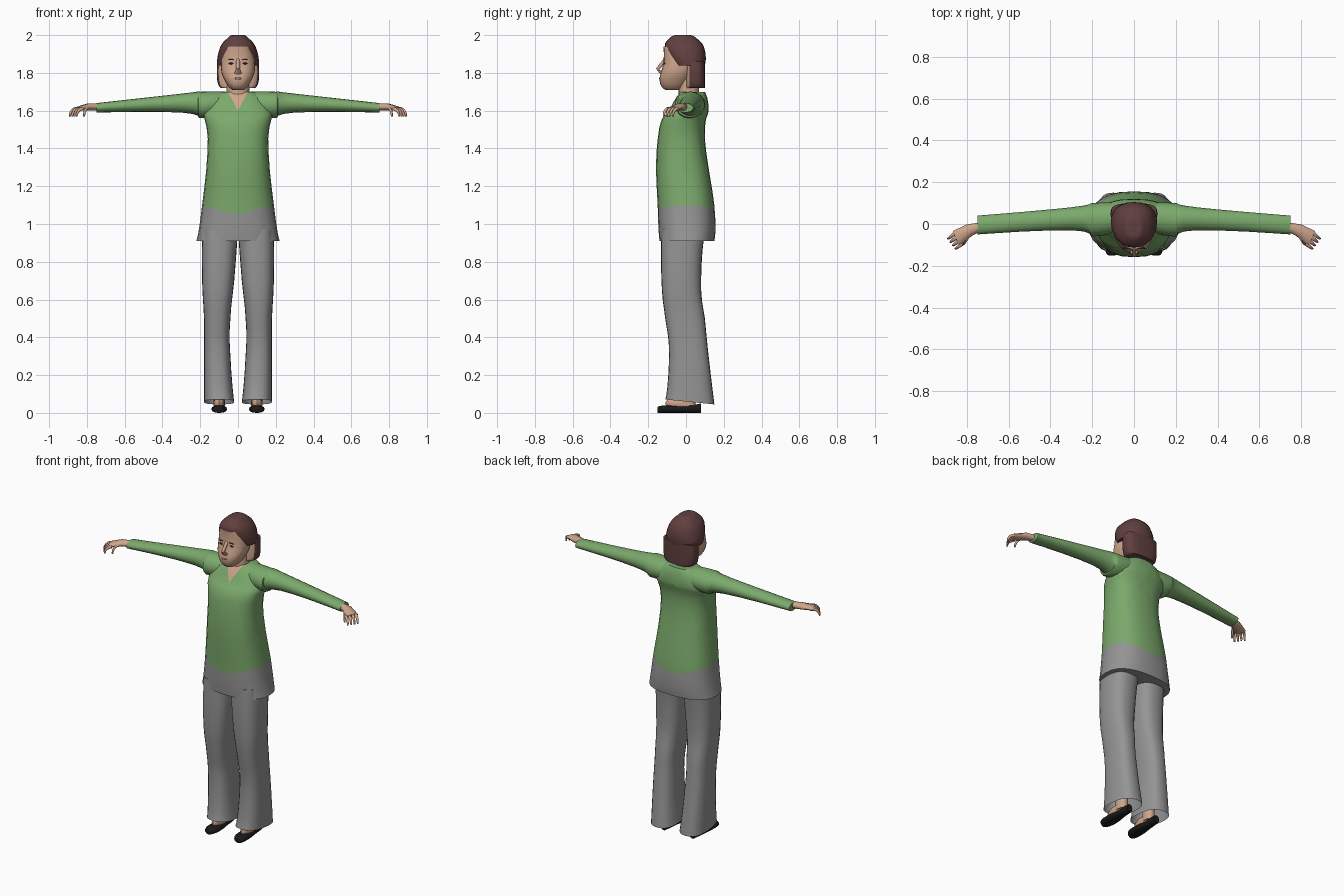
import bpy, bmesh, math
from mathutils import Vector

cube = bpy.data.objects.get("Cube")
if cube:
    bpy.data.objects.remove(cube, do_unlink=True)


def material(name, red, green, blue):
    mat = bpy.data.materials.new(name)
    mat.use_nodes = True
    mat.diffuse_color = (red, green, blue, 1)
    shader = mat.node_tree.nodes["Principled BSDF"]
    shader.inputs["Base Color"].default_value = mat.diffuse_color
    return mat


green = material("green_knit", .2, .4, .15)
grey = material("grey_cloth", .3, .3, .3)
skin = material("skin", .62, .38, .26)
auburn = material("auburn_hair", .12, .05, .05)
black = material("black_leather", .01, .01, .01)
dark = material("dark_eye", .05, .03, .03)
rose = material("rose_lip", .4, .2, .14)


def finish(name, bm, *mats, mirror=False):
    """Turn a bmesh into a smooth shaded object with sharp corners kept."""
    bmesh.ops.recalc_face_normals(bm, faces=bm.faces[:])
    for face in bm.faces:
        face.smooth = True
    mesh = bpy.data.meshes.new(name)
    bm.to_mesh(mesh)
    bm.free()
    mesh.set_sharp_from_angle(angle=math.radians(45))
    for mat in mats:
        mesh.materials.append(mat)
    part = bpy.data.objects.new(name, mesh)
    bpy.context.scene.collection.objects.link(part)
    if mirror:
        part.modifiers.new("Mirror", "MIRROR")


def skin_rings(rings, open_end=False):
    """Bridge a list of equal rings and cap the ends."""
    bm = bmesh.new()
    loops = [[bm.verts.new(point) for point in ring] for ring in rings]
    for lower, upper in zip(loops, loops[1:]):
        for i in range(len(lower)):
            bm.faces.new((lower[i - 1], lower[i], upper[i], upper[i - 1]))
    bm.faces.new(loops[0])
    if not open_end:
        bm.faces.new(loops[-1])
    return bm


def smoothed(rows, steps=4):
    """Fill in sections between the given ones along a smooth curve."""
    padded = [rows[0], *rows, rows[-1]]
    result = []
    for a, b, c, d in zip(padded, padded[1:], padded[2:], padded[3:]):
        for k in range(steps):
            t = k / steps
            leave = b + (c - a) * (t / 2)
            arrive = c - (d - b) * ((1 - t) / 2)
            result.append(leave.lerp(arrive, t * t * (3 - 2 * t)))
    return result + [rows[-1]]


def loft(axis, along, high, near, far, low=None, sides=24, power=2.3, open_end=False):
    """Loft rounded sections; a single number stays constant along the axis."""
    def column(values):
        return values if isinstance(values, tuple) else (values,) * len(along)
    high = column(high)
    low = column(low) if low is not None else tuple(-h for h in high)
    rows = [Vector(row) for row in zip(along, low, high, column(near), column(far))]

    def bulge(value):
        return math.copysign(abs(value) ** (2 / power), value)
    rings = []
    for t, left, right, front, back in smoothed(rows):
        ring = []
        for i in range(sides):
            turn = math.tau * i / sides
            u = (left + right + (right - left) * bulge(math.cos(turn))) / 2
            v = (front + back + (back - front) * bulge(math.sin(turn))) / 2
            ring.append({"x": (t, u, v), "y": (u, t, v), "z": (u, v, t)}[axis])
        rings.append(ring)
    return skin_rings(rings, open_end)


def tube(path, widths, heights, sides=10):
    """Elliptical tube along a path of points."""
    path = [Vector(point) for point in path]
    side = (path[-1] - path[0]).cross(Vector((0, 0, 1))).normalized()
    rings = []
    for i, point in enumerate(path):
        ahead = path[min(i + 1, len(path) - 1)] - path[max(i - 1, 0)]
        up = side.cross(ahead).normalized()
        turns = [math.tau * k / sides for k in range(sides)]
        rings.append([point + side * widths[i] * math.cos(a) + up * heights[i] * math.sin(a)
                      for a in turns])
    return skin_rings(rings)


def curled_finger(name, base, direction, length, radius):
    """Finger that bends through a quarter circle from forward to down."""
    bends = [math.pi / 2 * k / 4 for k in range(5)]
    path = [base + direction * length * math.sin(a)
            - Vector((0, 0, length)) * (1 - math.cos(a)) for a in bends]
    radii = [radius * (1 - a / math.pi) for a in bends]
    finish(name, tube(path, radii, radii), skin, mirror=True)


def blob(name, centre, size, mat, mirror=False):
    bm = bmesh.new()
    bmesh.ops.create_uvsphere(bm, u_segments=12, v_segments=8, radius=1)
    bmesh.ops.scale(bm, vec=size, verts=bm.verts[:])
    bmesh.ops.translate(bm, vec=centre, verts=bm.verts[:])
    finish(name, bm, mat, mirror=mirror)


# Tunic: green top, grey lower panel, skin showing in the V neck
tunic = loft("z", along=(.91, 1.1, 1.45, 1.6, 1.7), high=(.22, .19, .16, .18, .09),
             near=(-.14, -.15, -.15, -.09, -.03), far=(.15, .15, .1, .12, .1), power=2.5)
panel_height, panel_slope = 1.05, .26
neck_height, neck_slope = 1.6, 1.9
for height, slope in ((panel_height, panel_slope), (neck_height, neck_slope)):
    for lean in (slope, -slope):
        bmesh.ops.bisect_plane(tunic, geom=tunic.verts[:] + tunic.edges[:] + tunic.faces[:],
                               plane_co=(0, 0, height), plane_no=(lean, 0, -1))
for face in tunic.faces:
    middle = face.calc_center_median()
    if middle.z < panel_height + panel_slope * abs(middle.x):
        face.material_index = 1
    elif middle.z > neck_height + neck_slope * abs(middle.x) and middle.y < .03:
        face.material_index = 2
finish("tunic", tunic, green, grey, skin)

# Sleeves
sleeves = loft("x", along=(.06, .2, .3, .75), low=(-.03, -.06, -.03, -.05),
               high=(.1, .1, .08, .04), near=(1.58, 1.56, 1.59, 1.59),
               far=(1.7, 1.7, 1.69, 1.64), sides=16, power=2)
finish("sleeves", sleeves, green, mirror=True)

# Trouser legs, open at a hem that rises towards the front
legs = loft("z", along=(.97, .7, .5, .3, .05), low=(0, .02, .04, .04, .02),
            high=(.19, .19, .18, .18, .18), near=(-.13, -.13, -.11, -.09, -.11),
            far=(.1, .08, .1, .12, .15), power=2.6, open_end=True)
for vert in legs.verts:
    if vert.co.z < .06:
        vert.co.z = .06 - vert.co.y / 10
finish("trouser_legs", legs, grey, mirror=True)

# Ankles, feet and flat shoes
ankles = loft("z", along=(.04, .3), low=.07, high=.13, near=-.03, far=.05, sides=12)
finish("ankles", ankles, skin, mirror=True)
blob("feet", (.1, -.03, .05), (.03, .08, .04), skin, mirror=True)
shoes = loft("y", along=(-.15, -.11, 0, .08), low=(.09, .06, .07, .08),
             high=(.12, .14, .13, .12), near=0, far=(.03, .04, .04, .05), sides=16)
finish("shoes", shoes, black, mirror=True)

# Hands: palm, four curled fingers and a thumb
palms = tube([(.73, -.01, 1.62), (.79, -.03, 1.62), (.85, -.07, 1.61)],
             widths=(.02, .03, .04), heights=(.02, .02, .01))
finish("palms", palms, skin, mirror=True)
forward = Vector((.8, -.6, 0))
across = Vector((.6, .8, 0))
knuckles = Vector((.84, -.07, 1.61))
for i, finger in enumerate(("index", "middle", "ring", "little")):
    curled_finger(finger + "_fingers", knuckles + across * (i - 1.5) * .02, forward,
                  length=.04, radius=.01)
curled_finger("thumbs", Vector((.79, -.05, 1.62)), Vector((.5, -.9, 0)),
              length=.05, radius=.01)

# Neck, head and facial features
neck = loft("z", along=(1.62, 1.78), high=.06, near=-.04, far=.07, sides=16)
finish("neck", neck, skin)
head = loft("z", along=(1.71, 1.76, 1.85, 1.94), high=(.03, .07, .09, .07),
            near=(-.11, -.14, -.12, -.12), far=(-.03, .02, .05, .04))
finish("head", head, skin)
nose = tube([(0, -.11, 1.87), (0, -.15, 1.82), (0, -.13, 1.8)],
            widths=(.01, .01, .02), heights=(.01, .01, .01))
finish("nose", nose, skin)
blob("eyes", (.036, -.115, 1.85), (.015, .005, .005), dark, mirror=True)
blob("eyebrows", (.037, -.117, 1.87), (.017, .004, .003), auburn, mirror=True)
blob("lips", (0, -.137, 1.77), (.02, .005, .006), rose)

# Hair: crown cap, and a bob behind the jaw with a skin toned front wall
crown = loft("z", along=(1.84, 1.92, 1.98, 2), high=(.11, .1, .06, .03),
             near=(-.07, -.11, -.09, -.05), far=(.1, .1, .06, .02))
finish("hair_crown", crown, auburn)
bob = loft("z", along=(1.72, 1.76, 1.86), high=(.09, .11, .11), near=0, far=.1, power=3)
bmesh.ops.recalc_face_normals(bob, faces=bob.faces[:])
for face in bob.faces:
    face.material_index = int(face.normal.y < -.6)
finish("hair_bob", bob, auburn, skin)
